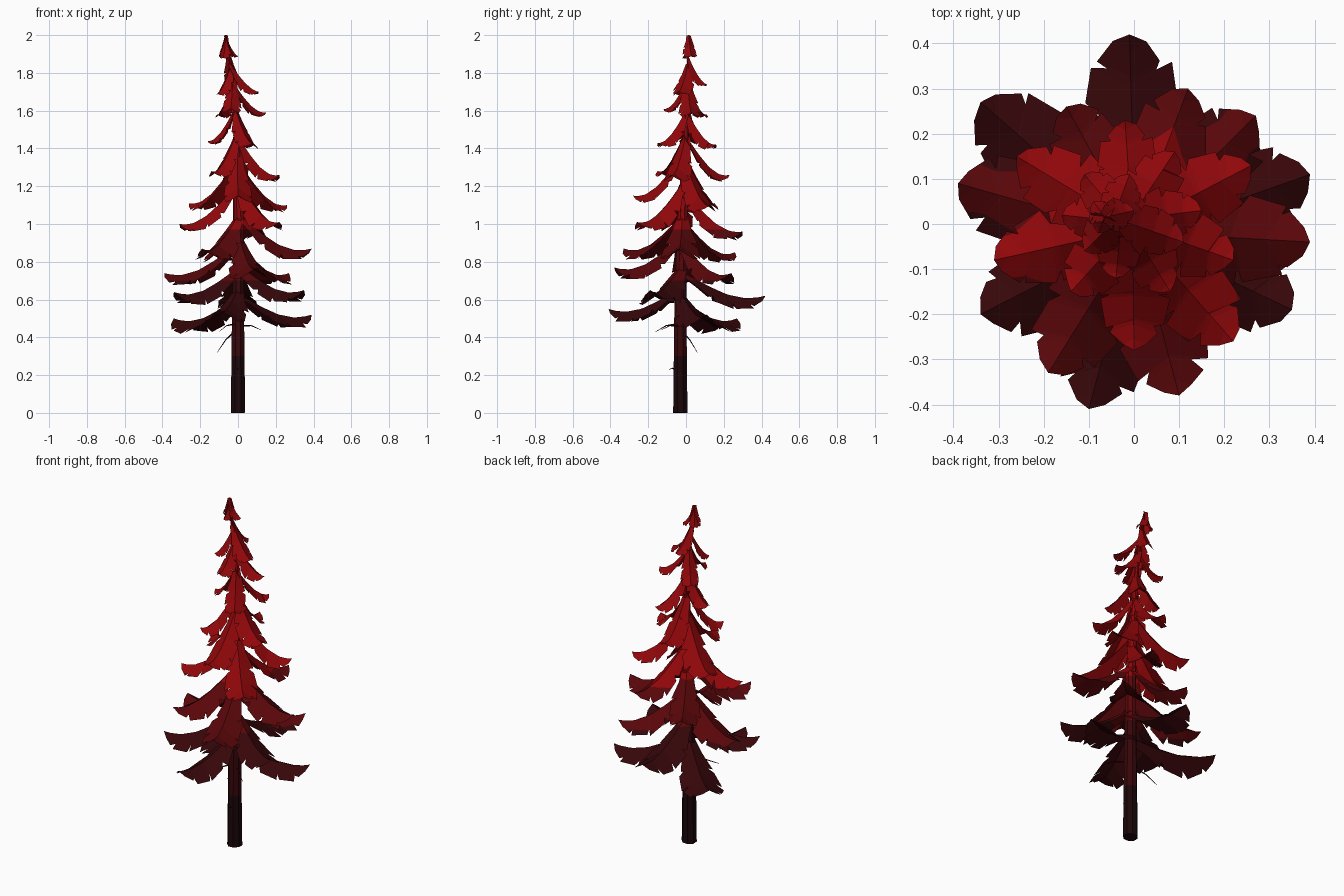
import bpy, bmesh, math, random
from mathutils import Vector

random.seed(4)
cube = bpy.data.objects.get("Cube")
if cube:
    bpy.data.objects.remove(cube)


def material(name, color):
    m = bpy.data.materials.new(name)
    m.use_nodes = True
    m.diffuse_color = (*color, 1)
    m.node_tree.nodes["Principled BSDF"].inputs["Base Color"].default_value = (*color, 1)
    return m


MATERIALS = [
    material("charred bark", (0.011, 0.002, 0.003)),
    material("dark maroon", (0.038, 0.002, 0.003)),
    material("maroon", (0.1, 0.002, 0.003)),
    material("crimson", (0.28, 0.002, 0.003)),
]
BANDS = [0.3, 0.7, 0.97]    # heights where the colour changes


def finish(name, bm):
    """Cut the mesh at the colour heights and colour each band."""
    for h in BANDS:
        bmesh.ops.bisect_plane(bm, geom=bm.verts[:] + bm.edges[:] + bm.faces[:],
                               plane_co=(0, 0, h), plane_no=(0, 0, 1))
    for f in bm.faces:
        f.material_index = sum(f.calc_center_median().z > h for h in BANDS)
    mesh = bpy.data.meshes.new(name)
    bm.to_mesh(mesh)
    bm.free()
    for m in MATERIALS:
        mesh.materials.append(m)
    obj = bpy.data.objects.new(name, mesh)
    bpy.context.collection.objects.link(obj)


def tube(bm, points, radii, sides):
    """Tapered tube along a path."""
    points = [Vector(p) for p in points]
    axis = (points[-1] - points[0]).normalized()
    u = axis.orthogonal().normalized()
    v = axis.cross(u)
    rings = []
    for p, r in zip(points, radii):
        angles = [math.tau * (k + 0.5) / sides for k in range(sides)]
        rings.append([bm.verts.new(p + (u * math.cos(a) + v * math.sin(a)) * r) for a in angles])
    for a, b in zip(rings, rings[1:]):
        for k in range(sides):
            n = (k + 1) % sides
            bm.faces.new((a[k], a[n], b[n], b[k]))
    bm.faces.new(rings[0][::-1])
    bm.faces.new(rings[-1])


# Trunk, leaning a little towards its tip
TRUNK = [(0, -0.03, 0), (0, -0.03, 0.5), (0.005, -0.02, 1.0), (-0.005, 0, 1.5),
         (-0.03, 0.01, 1.8), (-0.065, 0.015, 1.995)]
bm = bmesh.new()
tube(bm, TRUNK, [0.041, 0.035, 0.028, 0.016, 0.007, 0.003], 8)
finish("trunk", bm)


def trunk_at(z):
    for a, b in zip(TRUNK, TRUNK[1:]):
        if z <= b[2]:
            return Vector(a).lerp(Vector(b), (z - a[2]) / (b[2] - a[2]))
    return Vector((TRUNK[-1][0], TRUNK[-1][1], z))


# Bare twigs under the foliage
TWIGS = [((-0.02, -0.02, 0.43), (-0.11, 0.06, 0.32)),
         ((0.02, -0.04, 0.46), (0.12, -0.13, 0.44)),
         ((-0.02, -0.05, 0.47), (-0.1, -0.16, 0.43)),
         ((0, -0.05, 0.22), (0, -0.09, 0.23))]
bm = bmesh.new()
for start, end in TWIGS:
    mid = Vector(start).lerp(Vector(end), 0.5) + Vector((0, 0, 0.012))
    tube(bm, [start, mid, end], [0.005, 0.003, 0.001], 4)
finish("bare_twigs", bm)

# Ragged half outline of a frond: (distance along, share of half width)
EDGE = [(0, 0.3), (0.2, 0.52), (0.38, 0.82), (0.4, 0.58), (0.44, 0.86), (0.64, 1),
        (0.62, 0.66), (0.68, 0.97), (0.84, 0.8), (0.82, 0.52), (0.87, 0.66),
        (0.95, 0.34), (1, 0)]


def frond(bm, tip, drop, lift):
    """Drooping leaf folded along its midrib, from the trunk to the tip."""
    tip = Vector(tip)
    root = trunk_at(tip.z + drop)
    out = Vector((tip.x - root.x, tip.y - root.y, 0))
    reach = out.length
    out.normalize()
    side = Vector((-out.y, out.x, 0))
    half = 0.025 + 0.195 * reach

    def rib(t):
        z = tip.z + drop * (1 - t) ** 1.6 - lift * math.sin(math.pi * t ** 1.4)
        return Vector((root.x, root.y, z)) + out * reach * t

    def up(t):
        along = rib(min(t + 0.02, 1)) - rib(max(t - 0.02, 0))
        return along.cross(side).normalized()

    spine = [bm.verts.new(rib(t - 0.12 * w if t else 0)) for t, w in EDGE]
    for s in (-1, 1):
        rim = []
        for t, w in EDGE:
            if 0 < t < 1:
                t += random.uniform(-0.012, 0.012)
                w *= random.uniform(0.88, 1.08)
            rim.append(bm.verts.new(rib(t) + side * s * w * half - up(t) * w * half * 0.6))
        for i in range(len(EDGE) - 1):
            bm.faces.new((spine[i], rim[i], rim[i + 1], spine[i + 1]))


# Tiers of three fronds: droop, upward curl, and the three tips
TIERS = [
    (0.11, 0.03, (0.39, 0.11, 0.52), (-0.34, 0.27, 0.5), (-0.1, -0.41, 0.55)),
    (0.13, 0.03, (0.35, -0.19, 0.65), (-0.01, 0.42, 0.62), (-0.34, -0.2, 0.64)),
    (0.16, 0.03, (0.27, 0.24, 0.74), (-0.39, 0.09, 0.74), (0.1, -0.38, 0.77)),
    (0.18, 0.03, (0.39, -0.04, 0.87), (-0.15, 0.26, 0.85), (-0.19, -0.33, 0.87)),
    (0.22, 0.02, (0.12, 0.3, 0.96), (-0.31, -0.08, 1.0), (0.22, -0.26, 1.01)),
    (0.24, 0.02, (0.26, 0.13, 1.1), (-0.26, 0.15, 1.11), (0, -0.28, 1.15)),
    (0.21, 0.02, (0.22, -0.08, 1.26), (-0.02, 0.23, 1.26), (-0.14, -0.15, 1.28)),
    (0.18, 0.01, (0.09, 0.16, 1.42), (-0.16, 0.02, 1.44), (0.08, -0.15, 1.43)),
    (0.16, 0.01, (0.15, 0.03, 1.59), (-0.11, 0.11, 1.58), (-0.04, -0.12, 1.61)),
    (0.15, 0, (0.11, -0.04, 1.7), (-0.01, 0.11, 1.74), (-0.11, -0.06, 1.69)),
    (0.11, 0, (0, 0.03, 1.89), (-0.09, 0.05, 1.89), (-0.08, -0.02, 1.88)),
]
for i, (drop, lift, *tips) in enumerate(TIERS, 1):
    bm = bmesh.new()
    for tip in tips:
        frond(bm, tip, drop, lift)
    bmesh.ops.remove_doubles(bm, verts=bm.verts[:], dist=0.0005)
    bm.normal_update()
    for f in bm.faces:
        if f.normal.z < 0:
            f.normal_flip()
    finish(f"frond_tier_{i}", bm)
